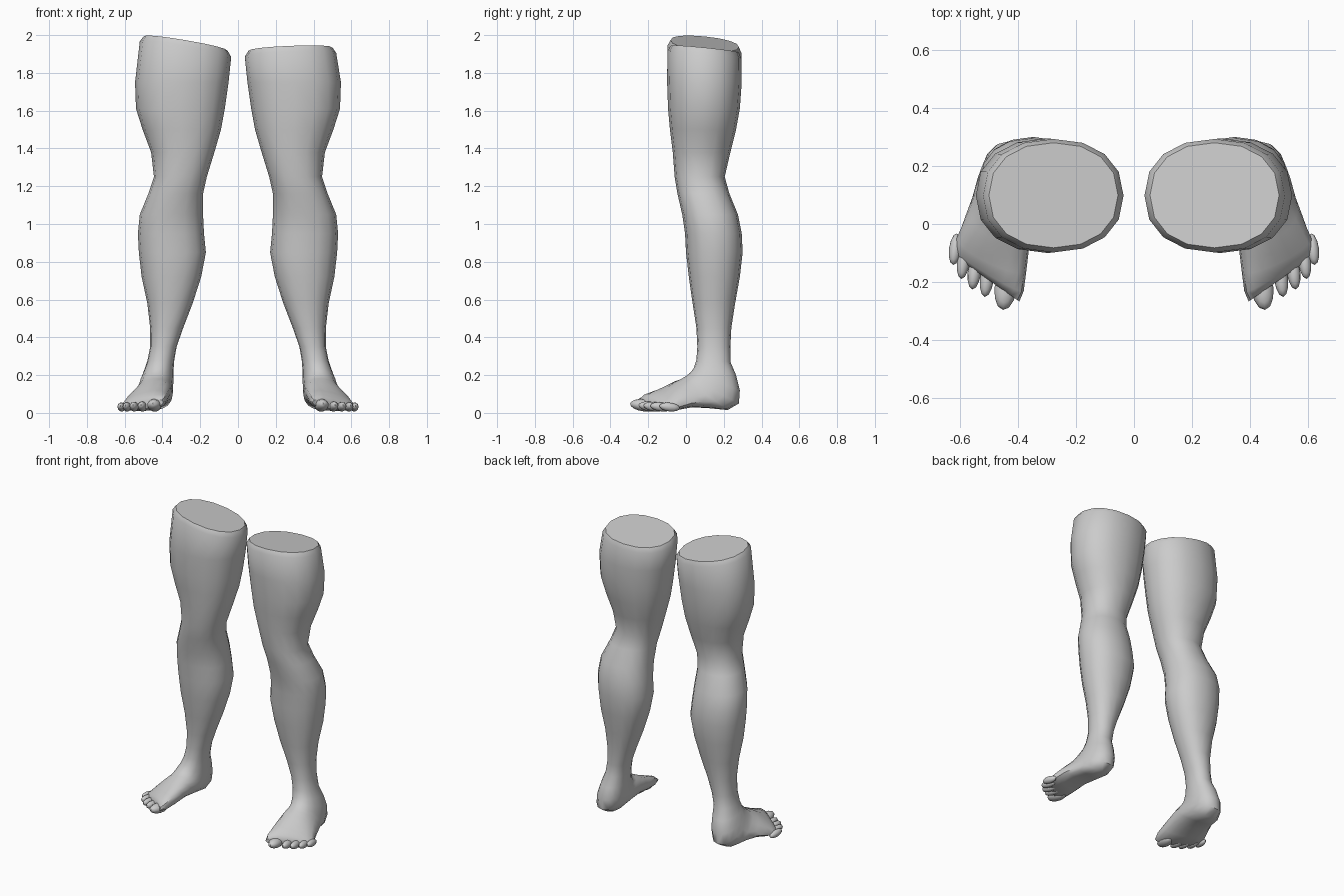
import bpy, bmesh
from math import sin, cos, pi, copysign
from mathutils import Matrix

if "Cube" in bpy.data.objects:
    bpy.data.objects.remove(bpy.data.objects["Cube"])

SIDES = 16

# thigh to shin sections: z, front y, back y, inner x, outer x
LEG = [(1.75, -.10, .295, .05, .545), (1.61, -.095, .285, .07, .54),
       (1.50, -.085, .265, .09, .505), (1.38, -.07, .235, .125, .46),
       (1.25, -.06, .205, .165, .445), (1.16, -.045, .23, .185, .475),
       (1.05, -.02, .275, .185, .52), (.95, -.005, .295, .18, .53),
       (.85, 0, .30, .17, .525), (.72, .015, .285, .195, .51),
       (.58, .035, .26, .24, .48), (.45, .055, .24, .29, .465),
       (.35, .06, .235, .325, .465)]

# ankle to toe sections, fanning round the heel:
# front y, front z, back y, back z, inner x, outer x, skew
FOOT = [(.055, .28, .235, .27, .338, .48, 0), (.04, .235, .265, .20, .342, .50, 0),
        (.02, .21, .285, .12, .342, .52, 0), (0, .195, .28, .05, .345, .53, 0),
        (-.02, .183, .22, .015, .345, .545, .1), (-.055, .165, .12, .025, .35, .565, .2),
        (-.10, .135, .03, .03, .36, .59, .3), (-.14, .11, -.06, .015, .37, .61, .45),
        (-.175, .085, -.14, .01, .38, .625, .6), (-.19, .062, -.19, .02, .395, .615, .7)]

# toes: tip x, tip y, half width, half length, half height
TOES = [(.450, -.297, .038, .075, .032), (.513, -.252, .024, .065, .026),
        (.556, -.226, .023, .06, .025), (.594, -.190, .022, .06, .024),
        (.622, -.142, .021, .055, .023)]


def ring(bm, yf, zf, yb, zb, xi, xo, skew=0, slope=(0, 0)):
    cx, hx = (xi + xo) / 2, (xo - xi) / 2
    verts = []
    for i in range(SIDES):
        a = 2 * pi * i / SIDES
        c, s = (copysign(abs(v) ** .9, v) for v in (cos(a), sin(a)))
        dx = hx * c
        y = (yf + yb) / 2 + (yb - yf) / 2 * s
        z = (zf + zb) / 2 + (zb - zf) / 2 * s
        z = z * (1 - 5 * skew * dx) + slope[0] * dx + slope[1] * (y - .1)
        verts.append(bm.verts.new((cx + dx, y + skew * dx, z)))
    return verts


def finish(bm, name, side):
    bmesh.ops.scale(bm, vec=(side, 1, 1), verts=bm.verts)
    bmesh.ops.recalc_face_normals(bm, faces=bm.faces)
    me = bpy.data.meshes.new(name)
    bm.to_mesh(me)
    bm.free()
    ob = bpy.data.objects.new(name, me)
    bpy.context.collection.objects.link(ob)
    bpy.ops.object.select_all(action='DESELECT')
    ob.select_set(True)
    bpy.context.view_layer.objects.active = ob
    bpy.ops.object.shade_smooth_by_angle(angle=.8)


def build_leg(label, side, top, slope):
    # lofted leg with a softened cut at the top
    bm = bmesh.new()
    rings = [ring(bm, -.082, top, .28, top, .055, .50, slope=slope),
             ring(bm, -.098, top - .03, .293, top - .03, .036, .52, slope=slope)]
    rings += [ring(bm, yf, z, yb, z, xi, xo) for z, yf, yb, xi, xo in LEG]
    rings += [ring(bm, *f) for f in FOOT]
    for a, b in zip(rings, rings[1:]):
        for i in range(SIDES):
            j = (i + 1) % SIDES
            bm.faces.new((a[i], a[j], b[j], b[i]))
    bm.faces.new(rings[0])
    bm.faces.new(rings[-1])
    finish(bm, label + "_leg", side)

    # toes, turned slightly outward
    for n, (x, y, w, l, h) in enumerate(TOES, 1):
        bm = bmesh.new()
        m = (Matrix.Translation((x - .1 * l, y + l, h + .008))
             @ Matrix.Rotation(.12, 4, 'Z') @ Matrix.Rotation(.12, 4, 'X').inverted()
             @ Matrix.Diagonal((w, l, h, 1)))
        bmesh.ops.create_uvsphere(bm, u_segments=12, v_segments=8, radius=1, matrix=m)
        finish(bm, f"{label}_toe_{n}", side)


build_leg("left", 1, 1.925, (.04, -.1))
build_leg("right", -1, 1.955, (.17, -.1))
